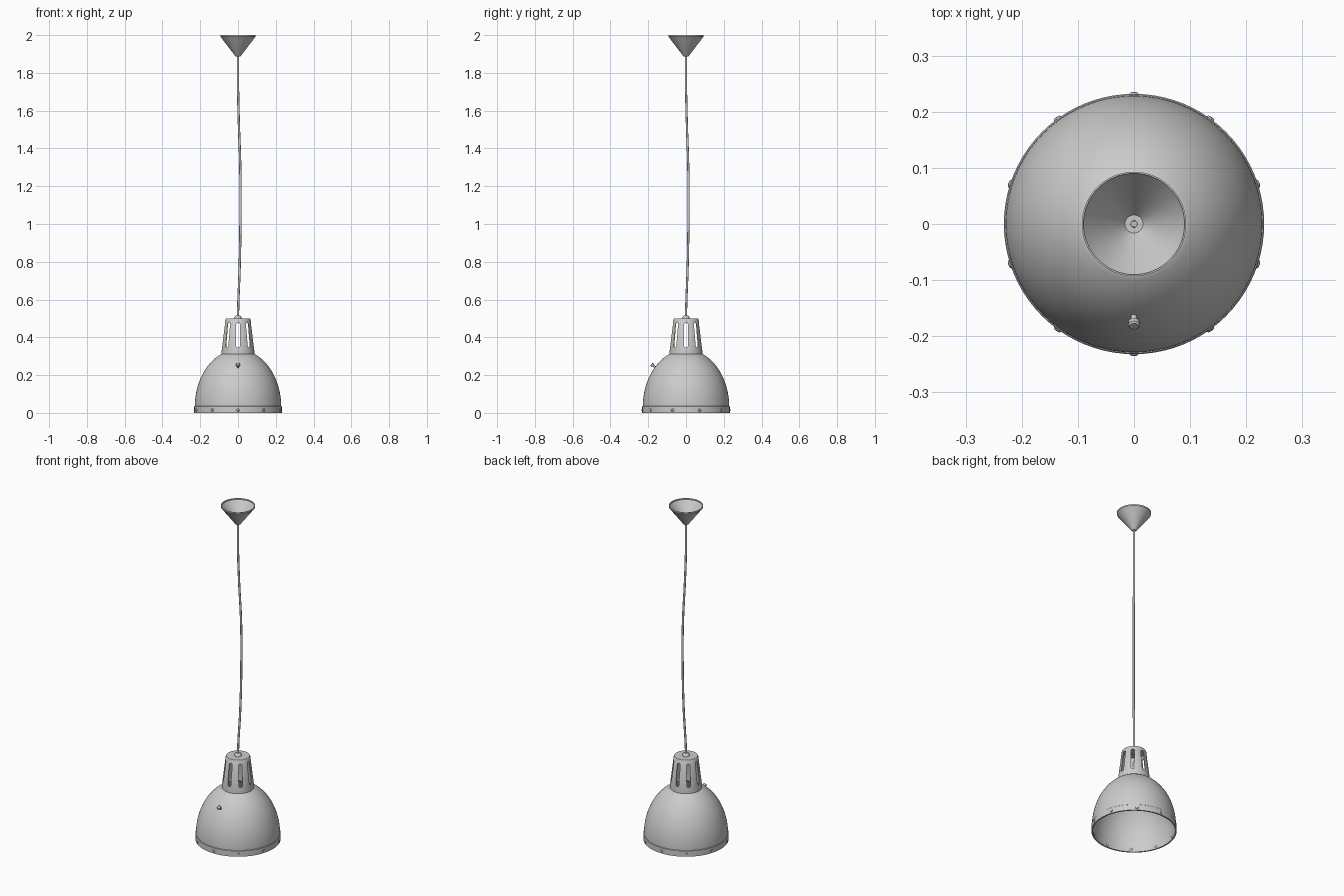
import bpy, bmesh
from math import cos, sin, pi, radians
from mathutils import Matrix, Vector

if "Cube" in bpy.data.objects:
    bpy.data.objects.remove(bpy.data.objects["Cube"])


def finish(name, bm, angle=35):
    bmesh.ops.recalc_face_normals(bm, faces=bm.faces)
    me = bpy.data.meshes.new(name)
    bm.to_mesh(me)
    bm.free()
    ob = bpy.data.objects.new(name, me)
    bpy.context.collection.objects.link(ob)
    smooth(ob, angle)
    return ob


def smooth(ob, angle=35):
    bpy.ops.object.select_all(action='DESELECT')
    bpy.context.view_layer.objects.active = ob
    ob.select_set(True)
    bpy.ops.object.shade_smooth_by_angle(angle=radians(angle))


def lathe(name, profile, n=80, bm=None, matrix=None):
    """Revolve a closed (r, z) loop; points with r = 0 become poles."""
    own = bm is None
    bm = bm or bmesh.new()
    matrix = matrix or Matrix()
    rings = []
    for r, z in profile:
        if r == 0:
            rings.append([bm.verts.new(matrix @ Vector((0, 0, z)))] * n)
        else:
            rings.append([bm.verts.new(matrix @ Vector((r * cos(2 * pi * k / n), r * sin(2 * pi * k / n), z)))
                          for k in range(n)])
    for i in range(len(rings)):
        a, b = rings[i], rings[(i + 1) % len(rings)]
        for k in range(n):
            m = (k + 1) % n
            vs = list(dict.fromkeys((a[k], a[m], b[m], b[k])))
            if len(vs) > 2:
                bm.faces.new(vs)
    return finish(name, bm) if own else bm


def axis_matrix(pos, direction):
    return Matrix.Translation(pos) @ Vector(direction).to_track_quat('Z', 'Y').to_matrix().to_4x4()


# Dome shade: thin shell following a superellipse-like curve
T = 0.004
outer = []
for i in range(25):
    t = i / 24 * radians(67)
    outer.append((0.229 * cos(t), 0.03 + 0.305 * sin(t)))
outer = [(r, z) for r, z in outer if r > 0.088] + [(0.086, 0.311)]
inner = [(r - T, z - T * 0.6) for r, z in reversed(outer)]
lathe("dome_shade", outer + inner)

# Rim band with ten rivets showing on both sides
lathe("rim_band", [(0.232, 0), (0.232, 0.034), (0.230, 0.036), (0.224, 0.036), (0.224, 0.0)])
bm = bmesh.new()
for k in range(10):
    a = radians(18 + 36 * k)
    d = Vector((cos(a), sin(a), 0))
    m = axis_matrix(d * 0.228 + Vector((0, 0, 0.015)), d)
    lathe("", [(0, -0.008), (0.006, -0.006), (0.008, -0.004), (0.008, 0.004),
               (0.006, 0.0065), (0, 0.0075)], 14, bm, m)
finish("rim_rivets", bm)

# Tapered neck with closed top and eight ventilation slots
neck = lathe("neck", [(0.088, 0.307), (0.088, 0.316), (0.067, 0.494), (0.063, 0.5), (0.012, 0.5),
                      (0.012, 0.495), (0.060, 0.495), (0.063, 0.49), (0.083, 0.316), (0.083, 0.307)])
bm = bmesh.new()
for k in range(8):
    rot = Matrix.Rotation(k * pi / 4, 3, 'Z')
    w, lo, hi = 0.010, 0.355, 0.468
    outline = [(w * cos(j * pi / 8), hi + w * sin(j * pi / 8)) for j in range(9)]
    outline += [(-y, lo + hi - z) for y, z in outline]
    a, b = [[bm.verts.new(rot @ Vector((x, y, z))) for y, z in outline] for x in (0.045, 0.11)]
    bm.faces.new(a)
    bm.faces.new(b)
    for j in range(len(a)):
        m = (j + 1) % len(a)
        bm.faces.new((a[j], a[m], b[m], b[j]))
cutter = finish("slot_cutter", bm)
cutter.hide_render = True
mod = neck.modifiers.new("slots", 'BOOLEAN')
mod.object = cutter
mod.operation = 'DIFFERENCE'
mod.solver = 'EXACT'
bpy.context.view_layer.objects.active = neck
bpy.ops.object.modifier_apply(modifier=mod.name)
bpy.data.objects.remove(cutter)
smooth(neck)

# Cable gland on top of the neck
lathe("cable_gland", [(0, 0.49), (0.02, 0.49), (0.02, 0.504), (0.016, 0.511), (0.009, 0.516), (0, 0.516)], 32)

# Adjusting screw on the front of the dome: washer, stem and cross barrel
base = Vector((0, -0.157, 0.236))
d = Vector((0, -0.75, 0.66)).normalized()
bm = lathe("", [(0, -0.006), (0.012, -0.006), (0.012, 0.004), (0.005, 0.006), (0.005, 0.022),
                (0.010, 0.023), (0.011, 0.031), (0.008, 0.034), (0, 0.034)],
           20, bmesh.new(), axis_matrix(base, d))
finish("front_screw", bm)

# Slightly bowed cable
cu = bpy.data.curves.new("cable", 'CURVE')
cu.dimensions = '3D'
cu.bevel_depth = 0.006
cu.bevel_resolution = 3
cu.resolution_u = 10
cu.use_fill_caps = True
path = [(0, 1.905), (0, 1.75), (0.004, 1.55), (0.012, 1.3), (0.013, 1.05), (0.009, 0.78), (0.001, 0.56), (0, 0.50)]
sp = cu.splines.new('BEZIER')
sp.bezier_points.add(len(path) - 1)
for p, (o, z) in zip(sp.bezier_points, path):
    p.co = (o, o, z)
    p.handle_left_type = p.handle_right_type = 'AUTO'
cable = bpy.data.objects.new("cable", cu)
bpy.context.collection.objects.link(cable)

# Open ceiling cone with a small cable collar at its tip
lathe("ceiling_cone", [(0.006, 1.887), (0.012, 1.887), (0.018, 1.894), (0.093, 1.992), (0.093, 2.0),
                       (0.090, 2.0), (0.090, 1.993), (0.016, 1.897), (0.006, 1.897)], 64)
